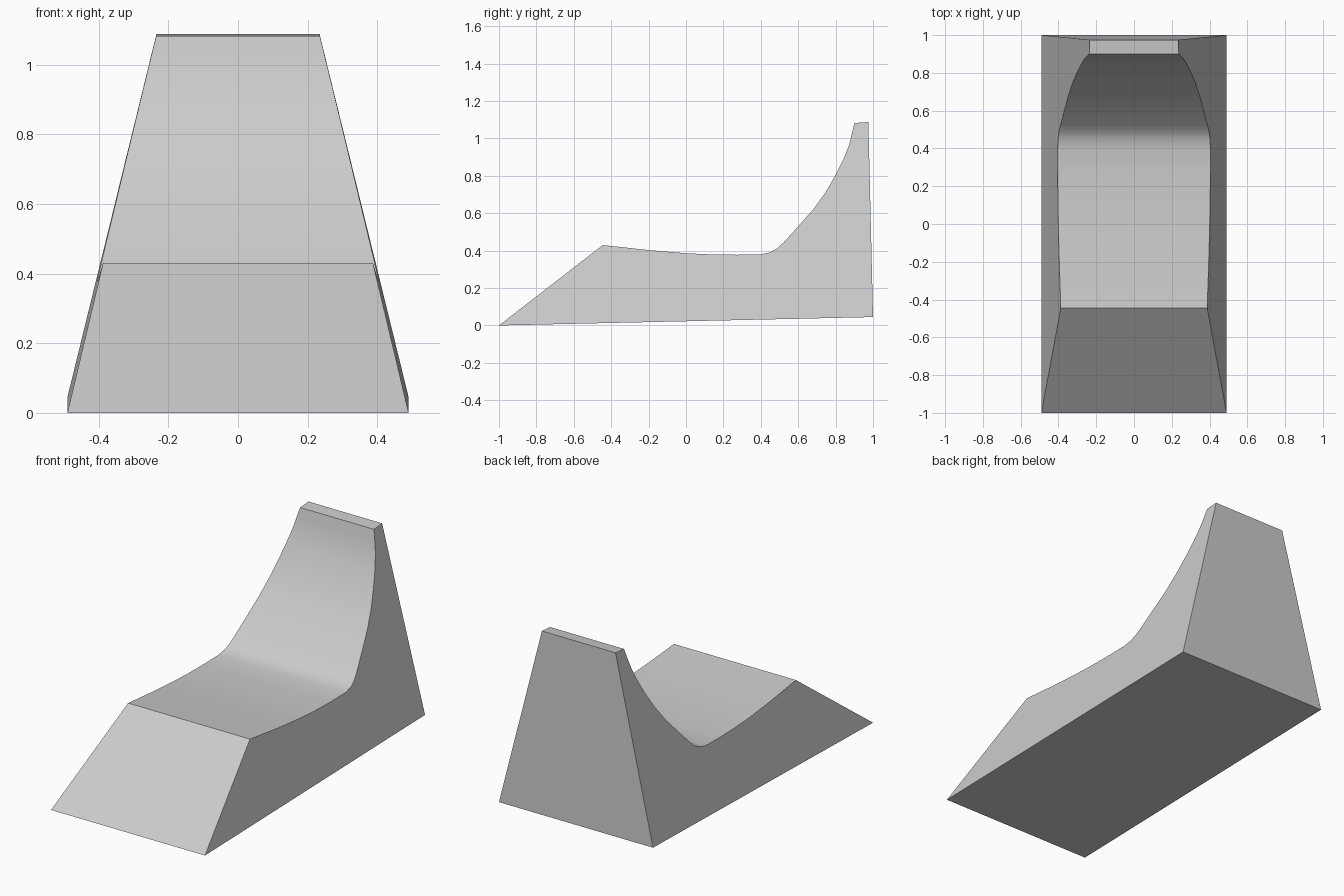
import bpy
import bmesh
from math import radians

if "Cube" in bpy.data.objects:
    bpy.data.objects.remove(bpy.data.objects["Cube"])

# Side outline as (y, z): base, back, top lip, curved backrest, seat, front ramp
outline = [
    (-1.0, 0.0), (1.0, 0.045), (0.975, 1.088), (0.9, 1.082),
    (0.888, 1.03), (0.872, 0.965), (0.84, 0.885), (0.8, 0.805),
    (0.745, 0.71), (0.68, 0.62), (0.6, 0.53), (0.52, 0.442),
    (0.485, 0.41), (0.45, 0.391), (0.4, 0.38),
    (0.27, 0.378), (0.13, 0.38), (0.0, 0.386), (-0.2, 0.403), (-0.445, 0.43),
]


def half_width(y, z):
    """Flat side walls lean inward with height above the sloped base."""
    return 0.49 - 0.245 * (z - 0.0225 * (y + 1))


# Wedge seat body: two leaning side walls bridged all round
bm = bmesh.new()
right = [bm.verts.new((half_width(y, z), y, z)) for y, z in outline]
left = [bm.verts.new((-half_width(y, z), y, z)) for y, z in outline]
bm.faces.new(right)
bm.faces.new(left[::-1])
n = len(outline)
for i in range(n):
    j = (i + 1) % n
    bm.faces.new((right[i], left[i], left[j], right[j]))
bmesh.ops.recalc_face_normals(bm, faces=bm.faces)

mesh = bpy.data.meshes.new("lounge_seat")
bm.to_mesh(mesh)
bm.free()
seat = bpy.data.objects.new("lounge_seat", mesh)
bpy.context.collection.objects.link(seat)

# Smooth the curved seat and backrest, keep corners crisp
bpy.context.view_layer.objects.active = seat
seat.select_set(True)
bpy.ops.object.shade_smooth_by_angle(angle=radians(30))
